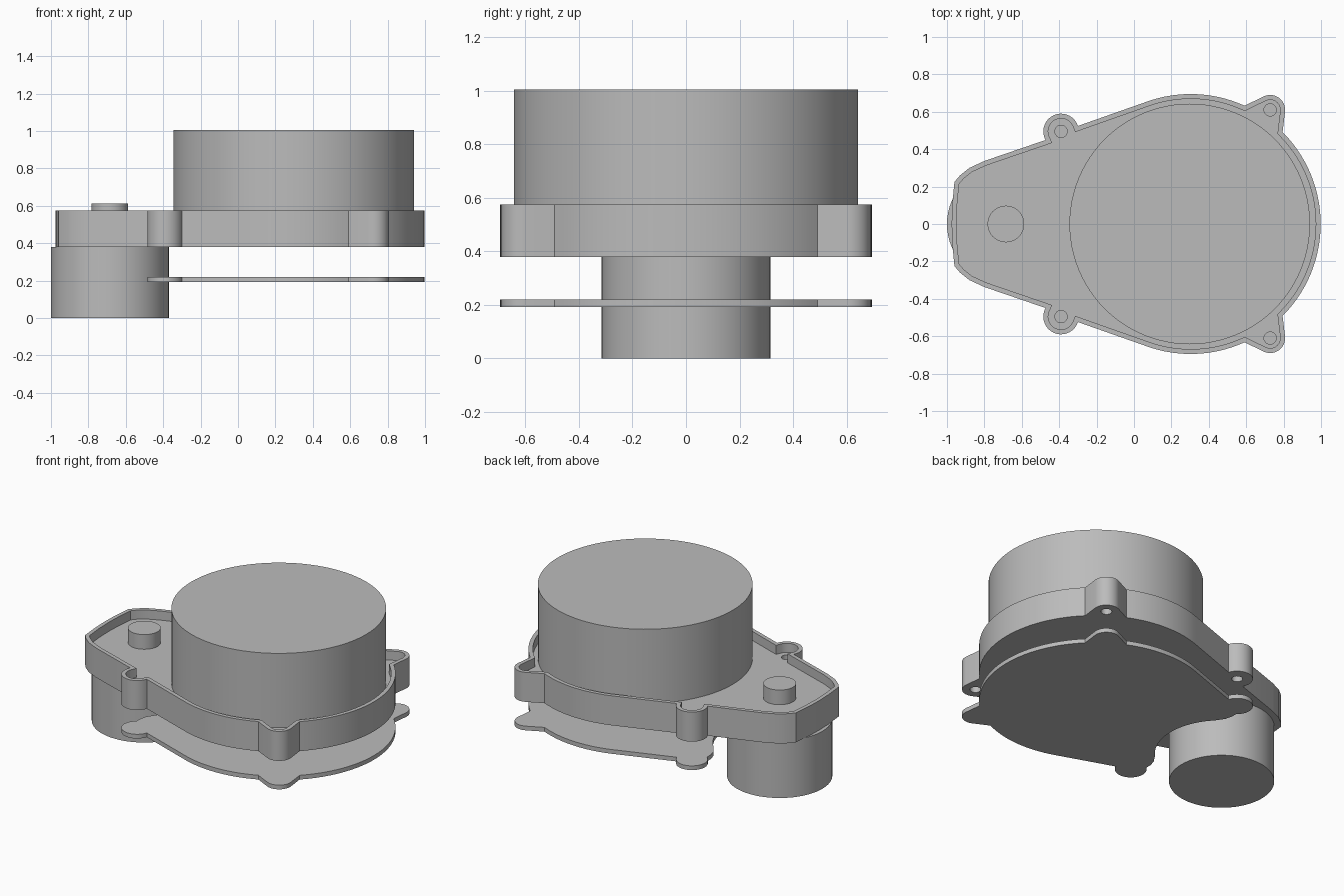
import bpy, bmesh
from math import sin, cos, radians
from mathutils import Vector

if "Cube" in bpy.data.objects:
    bpy.data.objects.remove(bpy.data.objects["Cube"], do_unlink=True)

grey = bpy.data.materials.new("plain_grey")
grey.use_nodes = True
colour = (0.5, 0.5, 0.5, 1)
grey.diffuse_color = colour
grey.node_tree.nodes["Principled BSDF"].inputs["Base Color"].default_value = colour

MOTOR, DRUM = (-0.685, 0), (0.298, 0)
EAR, LOBE, HUB = (-0.39, 0.495), (0.728, 0.61), (0.303, 0)
BOTTOM, FLOOR, RIM = 0.38, 0.515, 0.575


def arc(c, r, a0, a1, n):
    """Points on an arc from angle a0 to a1 in degrees."""
    angles = [radians(a0 + (a1 - a0) * i / n) for i in range(n + 1)]
    return [Vector((c[0] + r * cos(a), c[1] + r * sin(a))) for a in angles]


def mirrored(half):
    """Close a half outline whose two ends lie on y = 0."""
    return half + [Vector((p.x, -p.y)) for p in reversed(half[1:-1])]


def inset(loop, d):
    """Mitred inward offset of a clockwise loop."""
    out = []
    for i, p in enumerate(loop):
        a = (p - loop[i - 1]).normalized()
        b = (loop[(i + 1) % len(loop)] - p).normalized()
        na, nb = Vector((a.y, -a.x)), Vector((b.y, -b.x))
        out.append(p + (na + nb) * d / (1 + na.dot(nb)))
    return out


def ring(bm, loop, z):
    return [bm.verts.new((p.x, p.y, z)) for p in loop]


def bridge(bm, a, b):
    for i in range(len(a)):
        bm.faces.new((a[i - 1], a[i], b[i], b[i - 1]))


def cap(bm, *rings):
    """Fill a flat face bounded by an outer ring and any hole rings."""
    edges = []
    for r in rings:
        for i in range(len(r)):
            e = bm.edges.get((r[i - 1], r[i]))
            edges.append(e or bm.edges.new((r[i - 1], r[i])))
    bmesh.ops.triangle_fill(bm, use_beauty=True, edges=edges)


def finish(bm, name):
    bmesh.ops.recalc_face_normals(bm, faces=bm.faces)
    mesh = bpy.data.meshes.new(name)
    bm.to_mesh(mesh)
    bm.free()
    mesh.materials.append(grey)
    mesh.shade_smooth()
    mesh.set_sharp_from_angle(angle=radians(25))
    bpy.context.collection.objects.link(bpy.data.objects.new(name, mesh))


def prism(name, loop, z0, z1):
    bm = bmesh.new()
    low, high = ring(bm, loop, z0), ring(bm, loop, z1)
    bridge(bm, low, high)
    bm.faces.new(low)
    bm.faces.new(high)
    finish(bm, name)


def cylinder(name, c, r, z0, z1, n=64):
    prism(name, arc(c, r, 0, 360, n)[:-1], z0, z1)


# Outline shared by the housing and the base plate: hub arc and corner lobe
hub_side = (arc(HUB, 0.695, 111, 65.5, 14) + arc(LOBE, 0.08, 115, -5, 12)
            + arc(HUB, 0.695, 45, 0, 14))
nose = [Vector(p) for p in ((-0.975, 0), (-0.972, 0.1), (-0.96, 0.225),
                            (-0.93, 0.26), (-0.88, 0.3), (-0.8, 0.337))]
housing = mirrored(nose + arc(EAR, 0.095, 209, 18, 18) + hub_side)

# Housing: shallow open tray with four through screw holes
bm = bmesh.new()
inner = inset(housing, 0.026)
outer_low, outer_high = ring(bm, housing, BOTTOM), ring(bm, housing, RIM)
inner_high, inner_low = ring(bm, inner, RIM), ring(bm, inner, FLOOR)
bridge(bm, outer_low, outer_high)
bridge(bm, outer_high, inner_high)
bridge(bm, inner_high, inner_low)
holes_low, holes_high = [], []
for x, y in (EAR, LOBE):
    for side in (1, -1):
        circle = arc((x, y * side), 0.033, 0, 360, 24)[:-1]
        holes_low.append(ring(bm, circle, BOTTOM))
        holes_high.append(ring(bm, circle, FLOOR))
        bridge(bm, holes_low[-1], holes_high[-1])
cap(bm, outer_low, *holes_low)
cap(bm, inner_low, *holes_high)
finish(bm, "housing_tray")

# Base plate: same outline, cut away around the motor
neck = [Vector((-0.435, 0.335)), Vector((-0.447, 0.38))]
plate = mirrored(arc(MOTOR, 0.4, 0, 44, 12) + neck
                 + arc(EAR, 0.095, 233, 18, 20) + hub_side)
prism("base_plate", plate, 0.192, 0.22)

# Round parts
cylinder("sensor_drum", DRUM, 0.643, FLOOR, 1.005, 96)
cylinder("motor", MOTOR, 0.315, 0, BOTTOM)
cylinder("motor_pulley", MOTOR, 0.098, FLOOR, 0.612, 40)
